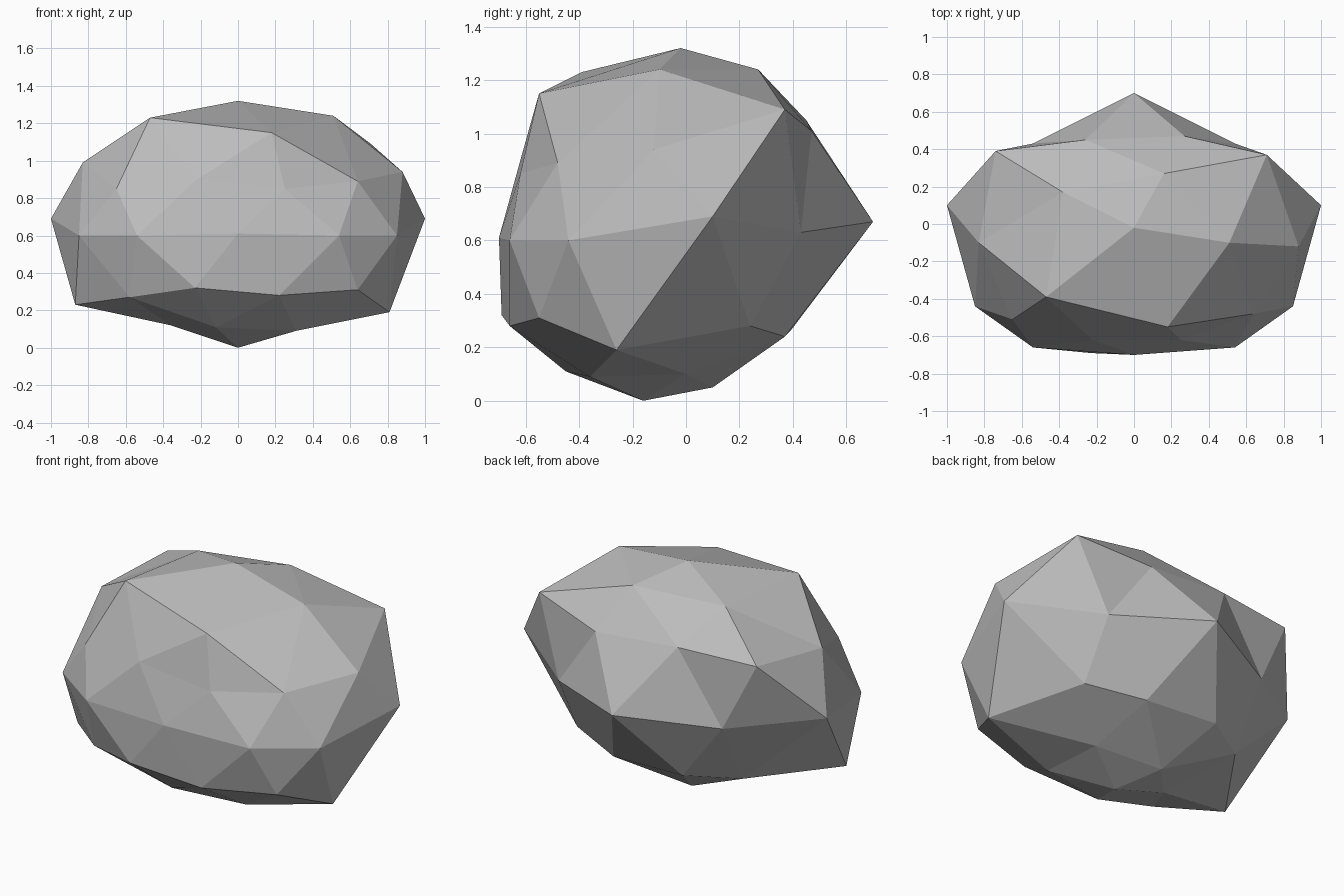
import bpy
import bmesh
import math

# Remove only the default cube
default_cube = bpy.data.objects.get("Cube")
if default_cube:
    bpy.data.objects.remove(default_cube, do_unlink=True)

UNIT = 0.01  # ring points are given in hundredths


def make_material(name, colour):
    material = bpy.data.materials.new(name)
    material.use_nodes = True
    material.diffuse_color = colour
    shader = next(node for node in material.node_tree.nodes
                  if node.type == "BSDF_PRINCIPLED")
    shader.inputs["Base Color"].default_value = colour
    shader.inputs["Roughness"].default_value = 0.9
    return material


def ring_order(vert):
    """Sort sphere points ring by ring from the ground up, then by angle."""
    angle = math.atan2(vert.co.y, vert.co.x)
    return round(vert.co.z, 1), (angle + 0.1) % math.tau


def mirrored_girdle(right_side, back, front):
    """Complete the widest ring, which is the same on both sides."""
    behind, ahead = right_side[:2], right_side[2:]

    def flip(points):
        return [(-x, y, z) for x, y, z in reversed(points)]

    return behind + [back] + flip(behind) + flip(ahead) + [front] + ahead


# Chipped cross-sections of the boulder, each running anticlockwise
foot = [(0, -16, 0)]
underside = [(27, 0, 10), (-11, 10, 5), (-36, -18, 12), (-12, -45, 11), (31, -36, 9)]
lower_dents = [(81, -26, 19), (22, 37, 24), (-53, 22, 25), (-58, -53, 27), (22, -66, 28)]
lower_corners = [(55, 24, 28), (-25, 39, 26), (-87, -27, 23), (-23, -69, 32), (64, -55, 31)]
girdle = mirrored_girdle(
    [(100, 10, 69), (54, 43, 63), (54, -66, 60), (85, -44, 60)],
    back=(0, 70, 67), front=(0, -70, 61))
upper_corners = [(88, -12, 94), (27, 47, 101), (-74, 39, 104), (-65, -51, 85), (25, -62, 85)]
upper_dents = [(71, 37, 109), (-26, 45, 105), (-83, -10, 99), (-22, -62, 90), (64, -48, 89)]
crown = [(51, -10, 124), (16, 27, 124), (-38, 17, 122), (-47, -39, 123), (18, -55, 115)]
peak = [(0, -2, 132)]

rings = (foot + underside + lower_dents + lower_corners + girdle
         + upper_corners + upper_dents + crown + peak)

# Boulder: a faceted sphere whose rings are pulled onto the cross-sections
bm = bmesh.new()
bmesh.ops.create_icosphere(bm, subdivisions=2, radius=1)
for vert, point in zip(sorted(bm.verts, key=ring_order), rings):
    vert.co = [value * UNIT for value in point]
for face in bm.faces:
    face.smooth = False
bmesh.ops.recalc_face_normals(bm, faces=bm.faces)

mesh = bpy.data.meshes.new("boulder")
bm.to_mesh(mesh)
bm.free()
mesh.materials.append(make_material("stone grey", (0.5, 0.5, 0.5, 1)))
boulder = bpy.data.objects.new("boulder", mesh)
bpy.context.collection.objects.link(boulder)
